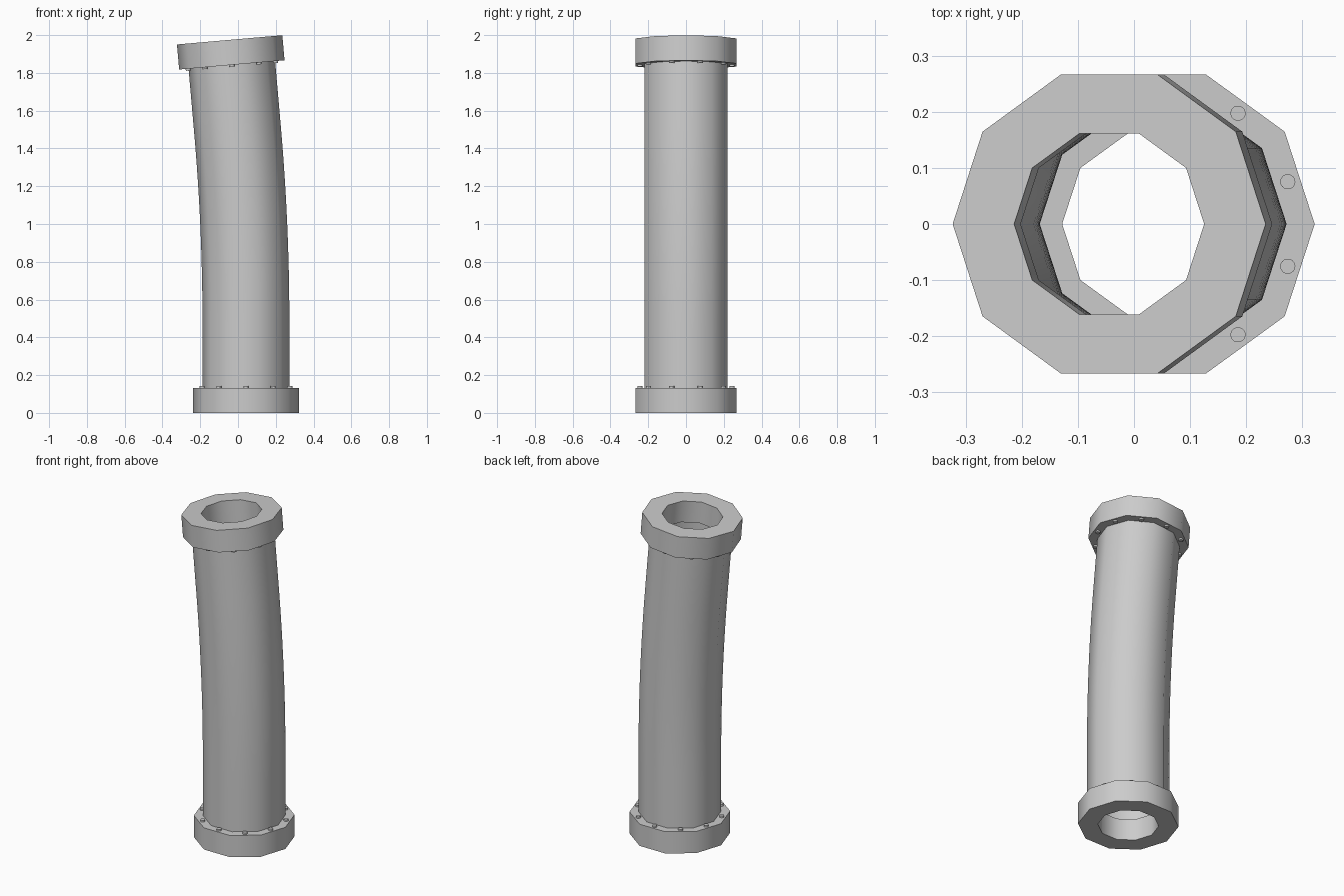
import bpy, bmesh
from math import pi, radians, cos, sin
from mathutils import Matrix

cube = bpy.data.objects.get("Cube")
if cube:
    bpy.data.objects.remove(cube, do_unlink=True)

SIDES = 10
FLANGE_R, BORE_R, FLANGE_H = 0.28, 0.17, 0.133
PIPE_R, PIPE_IN = 0.23, 0.21
PIPE_LEN, BEND = 1.712, radians(-5)
BOLT_RING, BOLT_R, BOLT_H = 0.244, 0.0135, 0.01

grey = bpy.data.materials.new("plain grey")
grey.use_nodes = True
colour = (0.6, 0.6, 0.6, 1)
grey.diffuse_color = colour
grey.node_tree.nodes["Principled BSDF"].inputs["Base Color"].default_value = colour


def finish(name, bm):
    """Turn a bmesh into a grey object, smooth round but sharp at the rims."""
    bmesh.ops.recalc_face_normals(bm, faces=bm.faces)
    mesh = bpy.data.meshes.new(name)
    bm.to_mesh(mesh)
    bm.free()
    mesh.materials.append(grey)
    obj = bpy.data.objects.new(name, mesh)
    bpy.context.collection.objects.link(obj)
    bpy.ops.object.select_all(action='DESELECT')
    obj.select_set(True)
    bpy.context.view_layer.objects.active = obj
    bpy.ops.object.shade_smooth_by_angle(angle=radians(45))


def tube(name, frames, outer, inner):
    """Thick-walled ten-sided tube swept through a list of frames."""
    bm = bmesh.new()

    def ring(frame, r):
        angles = [2 * pi * i / SIDES for i in range(SIDES)]
        return [bm.verts.new(frame @ Matrix.Translation((r * cos(a), r * sin(a), 0)).translation)
                for a in angles]

    # Up the outside, down the inside, and back to the start
    rings = [ring(f, outer) for f in frames] + [ring(f, inner) for f in reversed(frames)]
    for k, low in enumerate(rings):
        high = rings[(k + 1) % len(rings)]
        for i in range(SIDES):
            j = (i + 1) % SIDES
            bm.faces.new((low[i], low[j], high[j], high[i]))
    finish(name, bm)


def bolts(name, frame, side):
    """Ring of bolt heads, one at the middle of each flange edge."""
    bm = bmesh.new()
    for i in range(SIDES):
        place = (frame @ Matrix.Rotation(2 * pi * (i + 0.5) / SIDES, 4, 'Z')
                 @ Matrix.Translation((BOLT_RING, 0, side * BOLT_H / 2)))
        bmesh.ops.create_cone(bm, cap_ends=True, segments=16, radius1=BOLT_R,
                              radius2=BOLT_R, depth=BOLT_H, matrix=place)
    finish(name, bm)


# Centre line: straight, gentle bend through the middle, straight again
base = Matrix.Translation((0.042, 0, 0))
path = [base @ Matrix.Translation((0, 0, FLANGE_H))]
steps, straight = 20, 4
turn = BEND / (steps - 2 * straight)
for k in range(steps):
    half = Matrix.Rotation(turn / 2 if straight <= k < steps - straight else 0, 4, 'Y')
    path.append(path[-1] @ half @ Matrix.Translation((0, 0, PIPE_LEN / steps)) @ half)

top = path[-1]
tube("pipe", path, PIPE_R, PIPE_IN)
tube("lower_flange", [base, path[0]], FLANGE_R, BORE_R)
tube("upper_flange", [top, top @ Matrix.Translation((0, 0, FLANGE_H))], FLANGE_R, BORE_R)
bolts("lower_bolts", path[0], 1)
bolts("upper_bolts", top, -1)
